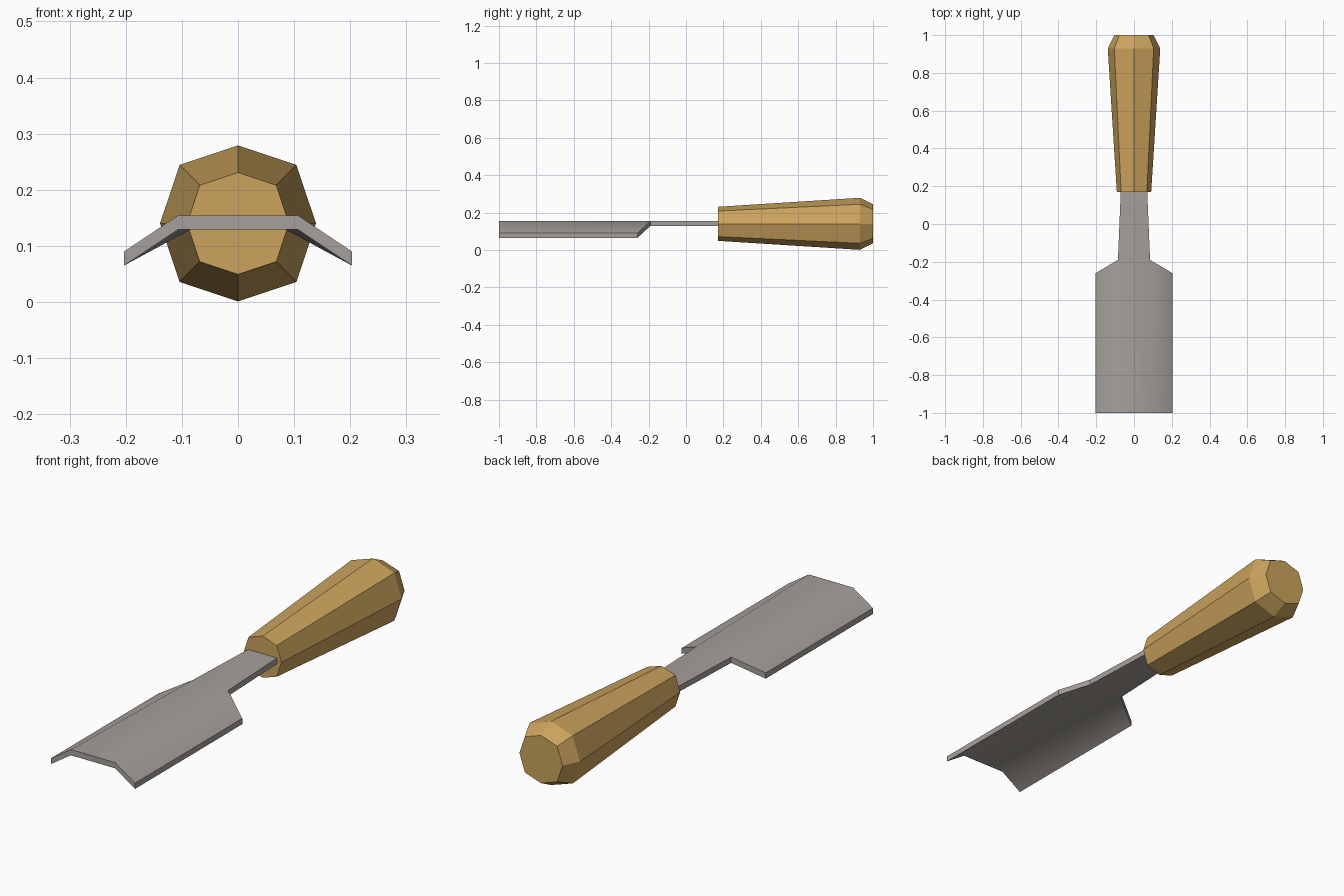
import bpy, bmesh, math
from math import radians

cube = bpy.data.objects.get("Cube")
if cube:
    bpy.data.objects.remove(cube, do_unlink=True)


def material(name, rgb):
    mat = bpy.data.materials.new(name)
    mat.use_nodes = True
    color = (*rgb, 1)
    mat.diffuse_color = color
    mat.node_tree.nodes["Principled BSDF"].inputs["Base Color"].default_value = color
    return mat


def finish(bm, name, mat):
    bmesh.ops.recalc_face_normals(bm, faces=bm.faces)
    mesh = bpy.data.meshes.new(name)
    bm.to_mesh(mesh)
    bm.free()
    mesh.materials.append(mat)
    obj = bpy.data.objects.new(name, mesh)
    bpy.context.collection.objects.link(obj)
    return obj


wood = material("golden wood", (0.60, 0.37, 0.11))
steel = material("grey steel", (0.38, 0.35, 0.32))

# Handle: tapered eight-sided grip with a chamfered butt
AXIS_Z = 0.14
bm = bmesh.new()
rings = []
for y, radius in ((0.17, 0.091), (0.93, 0.139), (1.0, 0.104)):
    ring = []
    for i in range(8):
        a = i * math.pi / 4
        r = radius * (1.06 if i % 2 else 1)   # corners sit slightly outward
        ring.append(bm.verts.new((r * math.cos(a), y, AXIS_Z + r * math.sin(a))))
    rings.append(ring)
for a, b in zip(rings, rings[1:]):
    for i in range(8):
        j = (i + 1) % 8
        bm.faces.new((a[i], a[j], b[j], b[i]))
bm.faces.new(rings[0])
bm.faces.new(rings[-1])
finish(bm, "handle", wood)

# Blade: flat tang and centre with two wings folded down, given thickness
TOP, LOW, THICK = 0.154, 0.09, 0.025
bm = bmesh.new()
sides = []
for s in (-1, 1):
    points = ((0.07, 0.175, TOP), (0.085, -0.19, TOP), (0.107, -1, TOP),
              (0.203, -1, LOW), (0.203, -0.26, LOW))
    sides.append([bm.verts.new((s * x, y, z)) for x, y, z in points])
left, right = sides
for i in range(2):
    bm.faces.new((left[i], left[i + 1], right[i + 1], right[i]))
for tang, shoulder, fold, tip, wing in sides:
    bm.faces.new((shoulder, fold, tip, wing))
bmesh.ops.recalc_face_normals(bm, faces=bm.faces)
result = bmesh.ops.extrude_face_region(bm, geom=bm.faces[:], use_keep_orig=True)
lower = [v for v in result["geom"] if isinstance(v, bmesh.types.BMVert)]
bmesh.ops.translate(bm, verts=lower, vec=(0, 0, -THICK))
blade = finish(bm, "blade", steel)

bpy.ops.object.select_all(action="DESELECT")
blade.select_set(True)
bpy.context.view_layer.objects.active = blade
bpy.ops.object.shade_smooth_by_angle(angle=radians(40))
